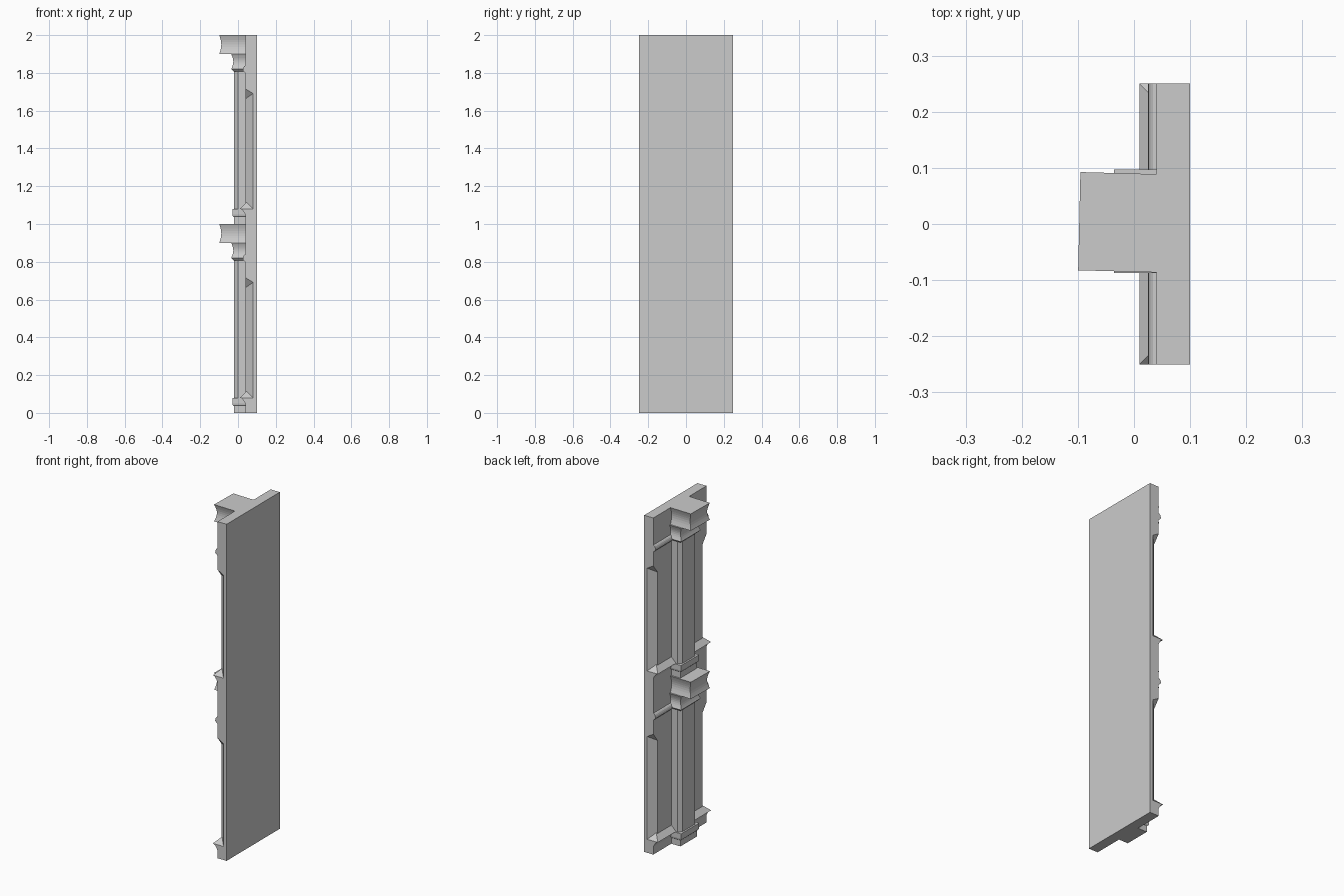
import bpy, bmesh, math

if "Cube" in bpy.data.objects:
    bpy.data.objects.remove(bpy.data.objects["Cube"])

WALL_X, BACK_X, HALF_Y = 0.04, 0.10, 0.25


def finish(name, bm):
    bmesh.ops.recalc_face_normals(bm, faces=bm.faces)
    mesh = bpy.data.meshes.new(name)
    bm.to_mesh(mesh)
    bm.free()
    ob = bpy.data.objects.new(name, mesh)
    bpy.context.collection.objects.link(ob)
    return ob


def loft(name, rings):
    """Closed solid through rings holding equal numbers of points."""
    bm = bmesh.new()
    loops = [[bm.verts.new(p) for p in ring] for ring in rings]
    for a, b in zip(loops, loops[1:]):
        for i in range(len(a)):
            j = (i + 1) % len(a)
            bm.faces.new((a[i], a[j], b[j], b[i]))
    bm.faces.new(loops[0])
    bm.faces.new(loops[-1])
    return finish(name, bm)


def stack(name, profile, front, half, yc=0.0, skew=0.0):
    """Block against the wall; profile holds (z, inset) of its three free sides."""
    rings = []
    for z, d in profile:
        h, f = half - d, front + d
        pts = [(0.05, -h), (f - skew / 2, -h + skew), (f + skew / 2, h + skew), (0.05, h)]
        rings.append([(x, y + yc, z) for x, y in pts])
    return loft(name, rings)


def bar(name, profile):
    """Moulding of (x, z) profile running the panel width."""
    return loft(name, [[(x, y, z) for x, z in profile] for y in (-HALF_Y, HALF_Y)])


def hollow(z0, z1, depth, n=8):
    """Shallow concave curve between two heights."""
    return [(z0 + (z1 - z0) * i / n, depth * math.sin(math.pi * i / n)) for i in range(n + 1)]


# Backing panel
panel = loft("panel", [[(x, y, z) for x, y in ((WALL_X, -HALF_Y), (BACK_X, -HALF_Y),
                                             (BACK_X, HALF_Y), (WALL_X, HALF_Y))] for z in (0, 2)])

for base in (0.0, 1.0):
    # Chamfers cut into the outer panel edges, with sloping stops
    for s in (-1, 1):
        tri = [(0.09, 0.26), (0.03, 0.20), (0.02, 0.27)]
        low = [(x, s * y, base + 0.08) for x, y in tri]
        top = [(x, s * y, base + 0.715 - 0.6 * (x - 0.04) + 1.3 * (y - 0.25)) for x, y in tri]
        cutter = loft("chamfer_cutter", [low, top])
        cutter.hide_render = True
        mod = panel.modifiers.new("chamfer", 'BOOLEAN')
        mod.operation, mod.solver, mod.object = 'DIFFERENCE', 'EXACT', cutter
        bpy.context.view_layer.objects.active = panel
        bpy.ops.object.modifier_apply(modifier=mod.name)
        bpy.data.objects.remove(cutter)

    # Hipped sill: ridge lofted from its pointed ends
    bm = bmesh.new()
    for y in (-1, 1):
        for x, inset, z in ((0.01, 0, 0.08), (0.08, 0, 0.08), (0.045, 0.035, 0.115)):
            bm.verts.new((x, y * (HALF_Y - inset), base + z))
    bmesh.ops.convex_hull(bm, input=bm.verts)
    bmesh.ops.dissolve_limit(bm, angle_limit=0.01, verts=bm.verts, edges=bm.edges)
    finish("sill", bm)

    # Cove below the sill
    cove = [(0.01 + 0.03 * math.sin(t), 0.045 + 0.035 * math.cos(t))
            for t in [i * math.pi / 8 for i in range(5)]]
    cove = [(x * 0.6 + 0.4 * (0.01 + (0.08 - z) * 0.857), base + z) for x, z in cove]
    bar("sill_cove", cove + [(0.05, base + 0.045), (0.05, base + 0.08)])

    # Small moulding level with the capital
    arc = [i * math.pi / 8 for i in range(5)]
    bar("moulding", [(0.025 + 0.015 * (1 - math.cos(t)), base + 0.84 - 0.027 * (1 - math.sin(t)) - 0.001)
                     for t in arc][::-1]
        + [(0.04, base + 0.798), (0.05, base + 0.798), (0.05, base + 0.839)])

    # Pilaster shaft with chamfered front edges
    plan = [(0.05, -0.075), (0.0, -0.075), (-0.02, -0.055), (-0.02, 0.06), (0.0, 0.08), (0.05, 0.08)]
    loft("pilaster_shaft", [[(x, y, base + z) for x, y in plan] for z in (0.04, 0.85)])

    # Pilaster foot and its moulded top
    stack("pilaster_foot", [(base, 0), (base + 0.04, 0)], -0.02, 0.078, 0.003)
    stack("foot_moulding", [(base + 0.035, 0.01), (base + 0.042, 0.002), (base + 0.05, 0),
                            (base + 0.08, 0)], -0.03, 0.085, 0.004)

    # Capital neck and overhanging cap block
    stack("capital_neck", [(base + 0.808, 0.012)] + hollow(base + 0.82, base + 0.9, 0.011),
          -0.036, 0.092, 0.005)
    stack("capital_block", hollow(base + 0.9, base + 1.0, 0.011), -0.0975, 0.0875, 0.001, 0.004)
